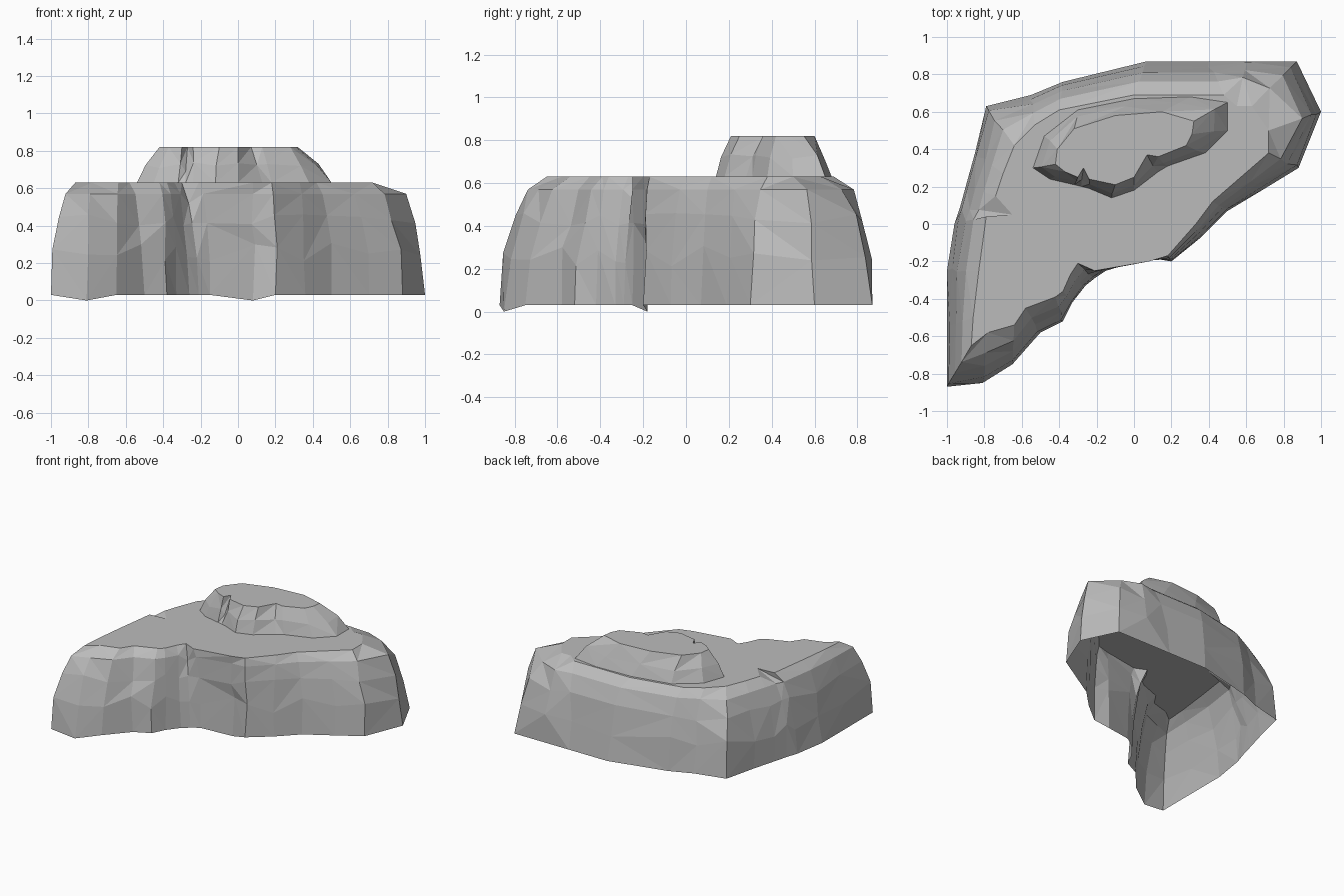
import bpy
import bmesh
import random
from mathutils import Vector

random.seed(4)

default_cube = bpy.data.objects.get("Cube")
if default_cube:
    bpy.data.objects.remove(default_cube, do_unlink=True)

# Single stone colour
stone = bpy.data.materials.new("grey stone")
stone.use_nodes = True
stone.diffuse_color = (0.5, 0.5, 0.5, 1)
stone.node_tree.nodes["Principled BSDF"].inputs["Base Color"].default_value = stone.diffuse_color


def blend_ring(outer, inner, amount, height, wobble=0.0, dips=None, steep=()):
    """Ring between two plan outlines; dips maps a column to its own height,
    and steep columns stay near the outer outline below the rim."""
    ring = []
    for column, (start, end) in enumerate(zip(outer, inner)):
        share = amount * 0.6 if column in steep else amount
        point = Vector(start).lerp(Vector(end), share)
        z = (dips or {}).get(column, height + random.uniform(-wobble, wobble))
        slide = random.uniform(-wobble, wobble) * 0.25
        ring.append((point.x + slide, point.y + slide, z))
    return ring


def add_wall(bm, rings):
    """Faceted wall through stacked rings; returns its lowest and highest loops."""
    layers = [[bm.verts.new(co) for co in ring] for ring in rings]
    for lower, upper in zip(layers, layers[1:]):
        for i in range(len(lower)):
            j = (i + 1) % len(lower)
            if random.random() < 0.5:
                bm.faces.new((lower[i], lower[j], upper[j]))
                bm.faces.new((lower[i], upper[j], upper[i]))
            else:
                bm.faces.new((lower[i], lower[j], upper[i]))
                bm.faces.new((lower[j], upper[j], upper[i]))
    return layers[0], layers[-1]


def loop_edges(bm, loop):
    return [bm.edges.get((a, b)) for a, b in zip(loop, loop[1:] + loop[:1])]


# Main ledge: ground outline and matching plateau rim, counter-clockwise
ground = [
    (-1, -.87), (-.81, -.85), (-.65, -.75), (-.5, -.58), (-.38, -.52),
    (-.33, -.42), (-.26, -.33), (-.21, -.29), (-.15, -.25), (.08, -.18),
    (.2, -.2), (.36, -.07), (.5, .07), (.7, .19), (.88, .3),
    (1, .6), (.87, .87), (.6, .87), (.4, .87), (.07, .87),
    (-.38, .76), (-.55, .69), (-.79, .63), (-.85, .38), (-.9, .2),
    (-.93, .09), (-.96, 0), (-1, -.25), (-1, -.55)]
rim = [
    (-.87, -.65), (-.78, -.58), (-.64, -.54), (-.58, -.45), (-.42, -.39),
    (-.38, -.36), (-.34, -.27), (-.3, -.21), (-.21, -.25), (.08, -.2),
    (.18, -.17), (.33, 0), (.42, .12), (.57, .25), (.72, .38),
    (.72, .5), (.63, .63), (.55, .63), (.48, .69), (0, .69),
    (-.4, .61), (-.53, .53), (-.64, .42), (-.7, .27), (-.74, .15),
    (-.65, .05), (-.79, .04), (-.83, -.25), (-.86, -.5)]
feet = {1: 0, 9: 0}
notches = {7: .52, 17: .57, 25: .57}
narrow = (15, 17, 25)
bm = bmesh.new()
base_loop, rim_loop = add_wall(bm, [
    blend_ring(ground, rim, 0, .03, dips=feet),
    blend_ring(ground, rim, .1, .26, wobble=.05, steep=narrow),
    blend_ring(ground, rim, .34, .43, wobble=.03, steep=narrow),
    blend_ring(ground, rim, .6, .57, dips=notches, steep=narrow),
    blend_ring(ground, rim, 1, .63)])

# Upper outcrop: foot on the plateau and its flat crown
foot = [
    (-.54, .3), (-.45, .24), (-.32, .21), (-.28, .2), (-.24, .19),
    (-.12, .14), (0, .18), (.13, .28), (.18, .31), (.38, .38),
    (.5, .5), (.5, .65), (.3, .68), (0, .67), (-.3, .61),
    (-.48, .47)]
crown = [
    (-.42, .32), (-.37, .28), (-.3, .25), (-.27, .3), (-.24, .24),
    (-.1, .21), (0, .25), (.07, .37), (.13, .36), (.28, .42),
    (.31, .48), (.32, .55), (.15, .6), (-.1, .58), (-.32, .51),
    (-.41, .4)]
cleft = {3: .69}
foot_loop, crown_loop = add_wall(bm, [
    blend_ring(foot, crown, 0, .63),
    blend_ring(foot, crown, .4, .72, wobble=.02, dips=cleft),
    blend_ring(foot, crown, 1, .82)])

# Flat plateau around the outcrop, and the crown's flat top
bmesh.ops.triangle_fill(
    bm, use_beauty=True, normal=(0, 0, 1),
    edges=loop_edges(bm, rim_loop) + loop_edges(bm, foot_loop))
top = bm.faces.new(crown_loop)
bmesh.ops.triangulate(bm, faces=[top])

mesh = bpy.data.meshes.new("rock_ledge")
bm.to_mesh(mesh)
bm.free()
mesh.materials.append(stone)
ledge = bpy.data.objects.new("rock_ledge", mesh)
bpy.context.collection.objects.link(ledge)
